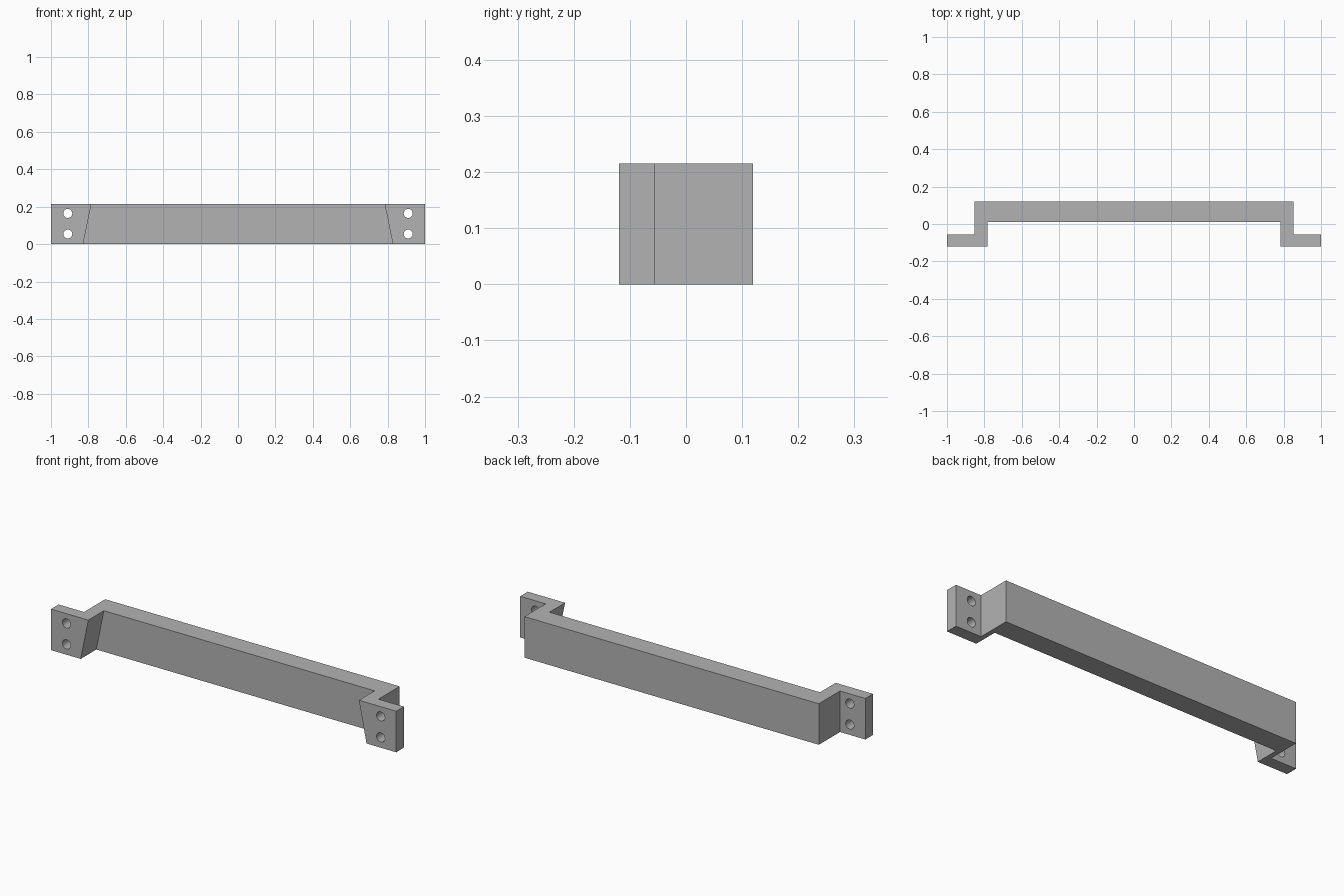
import bpy
import bmesh

cube = bpy.data.objects.get("Cube")
if cube:
    bpy.data.objects.remove(cube, do_unlink=True)

HEIGHT = 0.215
FRONT, TAB_BACK, BAR_FRONT, BACK = -0.119, -0.056, 0.01, 0.119
OUTER_WALL = 0.853
INNER_BOTTOM, INNER_TOP = 0.828, 0.784

grey = bpy.data.materials.new("plain grey")
grey.use_nodes = True
colour = (0.45, 0.45, 0.45, 1)
grey.diffuse_color = colour
grey.node_tree.nodes["Principled BSDF"].inputs["Base Color"].default_value = colour


def outline(inner):
    """Plan of the bracket: one half, then its mirror image."""
    half = [(inner, BAR_FRONT), (inner, FRONT), (1, FRONT),
            (1, TAB_BACK), (OUTER_WALL, TAB_BACK), (OUTER_WALL, BACK)]
    return half + [(-x, y) for x, y in reversed(half)]


# Stepped bracket, lofted so the inner walls lean
bm = bmesh.new()
low = [bm.verts.new((x, y, 0)) for x, y in outline(INNER_BOTTOM)]
high = [bm.verts.new((x, y, HEIGHT)) for x, y in outline(INNER_TOP)]
bm.faces.new(low[::-1])
bm.faces.new(high)
for i in range(len(low)):
    j = (i + 1) % len(low)
    bm.faces.new((low[i], low[j], high[j], high[i]))
bmesh.ops.recalc_face_normals(bm, faces=bm.faces)
mesh = bpy.data.meshes.new("mounting_bracket")
bm.to_mesh(mesh)
bm.free()
mesh.materials.append(grey)
bracket = bpy.data.objects.new("mounting_bracket", mesh)
bpy.context.collection.objects.link(bracket)
bpy.context.view_layer.objects.active = bracket

# Two screw holes through each end tab
for x in (-0.91, 0.91):
    for z in (0.054, 0.164):
        bpy.ops.mesh.primitive_cylinder_add(
            vertices=32, radius=0.024, depth=0.2,
            location=(x, (FRONT + TAB_BACK) / 2, z), rotation=(1.5708, 0, 0))
        cutter = bpy.context.object
        cutter.name = "hole_cutter"
        cutter.hide_render = True
        cutter.data.materials.append(grey)
        cut = bracket.modifiers.new("screw_hole", 'BOOLEAN')
        cut.operation = 'DIFFERENCE'
        cut.solver = 'EXACT'
        cut.object = cutter
        bpy.context.view_layer.objects.active = bracket
        bpy.ops.object.modifier_apply(modifier=cut.name)
        bpy.data.objects.remove(cutter, do_unlink=True)

# Smooth hole walls, crisp edges
bpy.ops.object.select_all(action='DESELECT')
bracket.select_set(True)
bpy.context.view_layer.objects.active = bracket
bpy.ops.object.shade_smooth_by_angle(angle=0.52)
